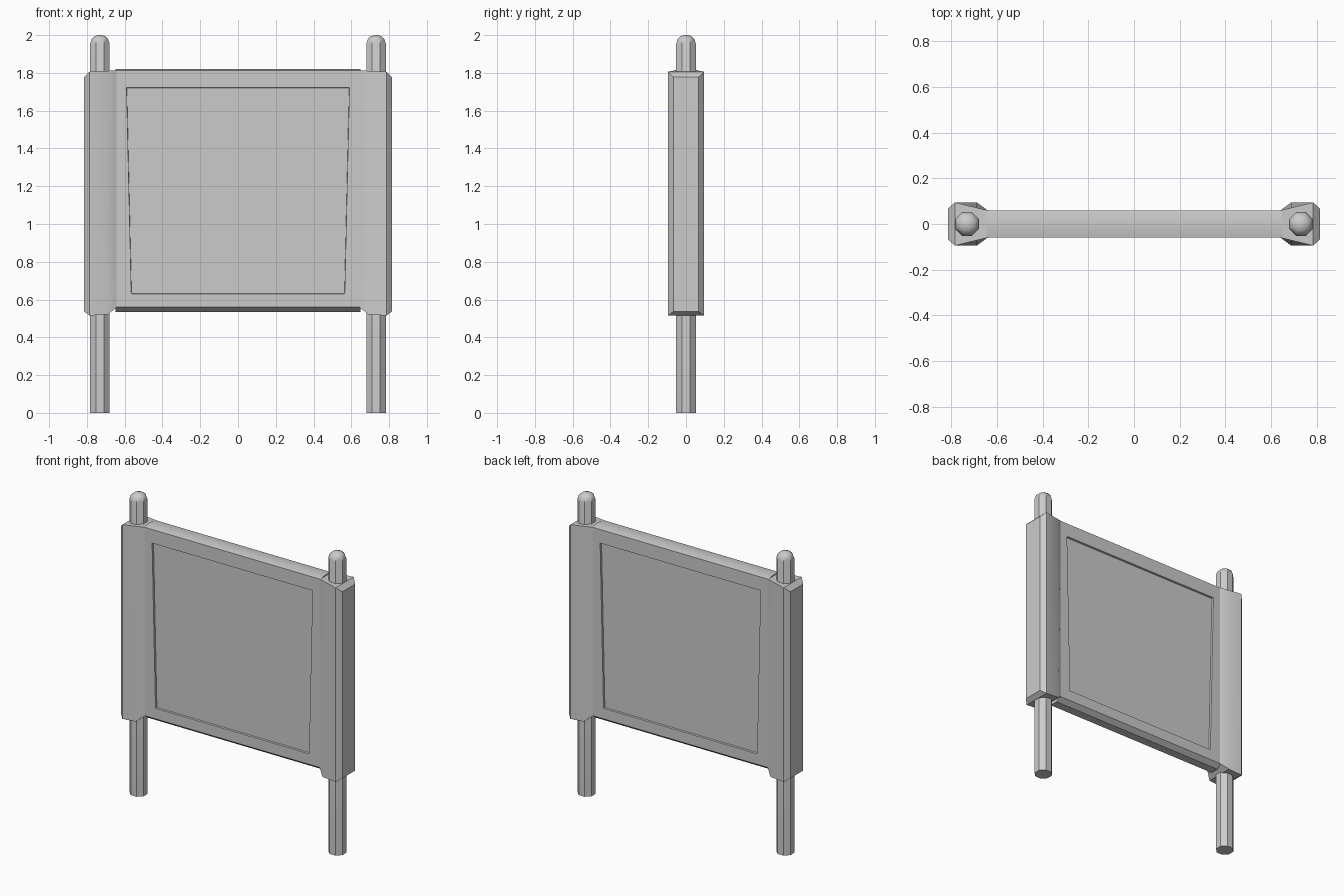
import bpy, bmesh, math

if "Cube" in bpy.data.objects:
    bpy.data.objects.remove(bpy.data.objects["Cube"])


def finish(bm, name, angle=30):
    bmesh.ops.recalc_face_normals(bm, faces=bm.faces[:])
    mesh = bpy.data.meshes.new(name)
    bm.to_mesh(mesh)
    bm.free()
    ob = bpy.data.objects.new(name, mesh)
    bpy.context.collection.objects.link(ob)
    bpy.ops.object.select_all(action='DESELECT')
    ob.select_set(True)
    bpy.context.view_layer.objects.active = ob
    bpy.ops.object.shade_smooth_by_angle(angle=math.radians(angle))
    return ob


def loft(rings):
    """Skin a list of equal-length vertex rings and cap both ends."""
    bm = bmesh.new()
    vs = [[bm.verts.new(p) for p in ring] for ring in rings]
    n = len(vs[0])
    for a, b in zip(vs, vs[1:]):
        for i in range(n):
            j = (i + 1) % n
            bm.faces.new((a[i], a[j], b[j], b[i]))
    bm.faces.new(vs[0])
    bm.faces.new(vs[-1])
    return bm


# Octagonal posts with domed tops
POST = [(0.056, 0), (0.056, 1.955), (0.047, 1.98), (0.032, 1.993), (0.012, 2.0)]


def post(name, cx):
    rings = []
    for r, z in POST:
        rings.append([(cx + r * math.cos(math.pi * (k + 0.5) / 4),
                       r * math.sin(math.pi * (k + 0.5) / 4), z) for k in range(8)])
    finish(loft(rings), name, 35)


# Sleeves round the posts: x, bottom half depth, top half depth, bottom z, top z
SLEEVE = [(0.815, 0.067, 0.067, 0.537, 1.777),
          (0.785, 0.095, 0.095, 0.515, 1.806),
          (0.688, 0.094, 0.071, 0.522, 1.811),
          (0.642, 0.060, 0.060, 0.560, 1.814)]


def sleeve(name, side):
    rings = [[(side * x, -yb, zb), (side * x, yb, zb), (side * x, yt, zt), (side * x, -yt, zt)]
             for x, yb, yt, zb, zt in SLEEVE]
    finish(loft(rings), name, 25)


for label, s in (("left", -1), ("right", 1)):
    post(label + "_post", s * 0.731)
    sleeve(label + "_sleeve", s)

# Board between the sleeves, bevelled along its lower edge
SECTION = [(-0.06, 0.56), (-0.028, 0.535), (0.028, 0.535), (0.06, 0.56),
           (0.06, 1.813), (0.025, 1.82), (-0.025, 1.82), (-0.06, 1.813)]
bm = loft([[(x, y, z) for y, z in SECTION] for x in (-0.648, 0.648)])
bmesh.ops.recalc_face_normals(bm, faces=bm.faces[:])

# Shallow recessed field on both faces, slightly narrower at the bottom
fields = [f for f in bm.faces if abs(f.normal.y) > 0.99]
bmesh.ops.inset_individual(bm, faces=fields, thickness=0.06)
for v in {v for f in fields for v in f.verts}:
    top = v.co.z > 1
    v.co.x = math.copysign(0.59 if top else 0.565, v.co.x)
    v.co.z = 1.722 if top else 0.63
bmesh.ops.inset_individual(bm, faces=fields, thickness=0.002, depth=-0.013)
finish(bm, "board")
